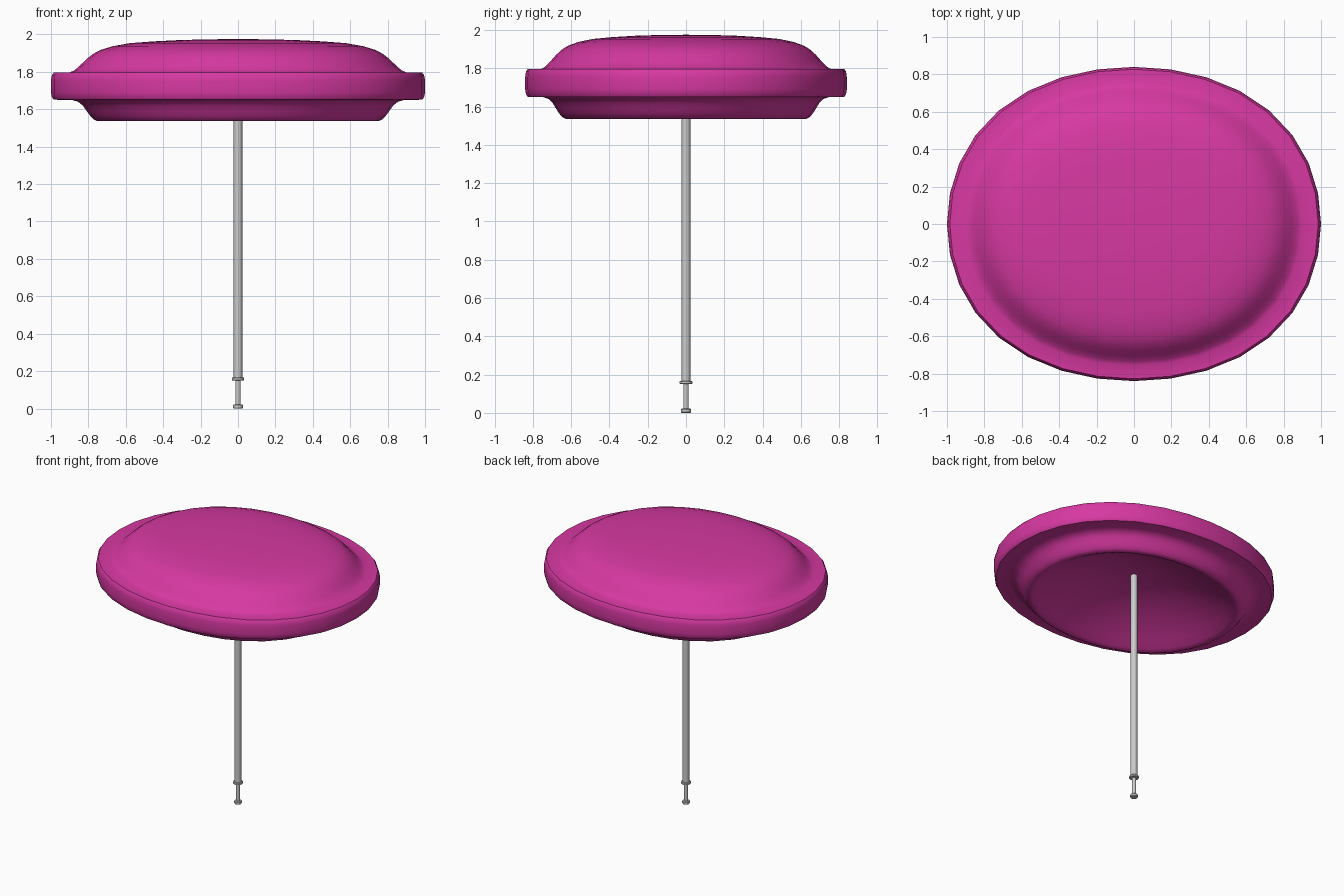
import bpy, bmesh, math

if "Cube" in bpy.data.objects:
    bpy.data.objects.remove(bpy.data.objects["Cube"])


def revolve(name, profile, sides, y_scale=1.0, square=0.0, angle=30):
    """Turn a list of (radius, z) points about z; radius 0 closes to a point."""
    bm = bmesh.new()
    rings = []
    for r, z in profile:
        if r == 0:
            rings.append([bm.verts.new((0, 0, z))])
            continue
        ring = []
        for i in range(sides):
            t = 2 * math.pi * i / sides
            k = r * (1 + square * math.sin(2 * t) ** 2)
            ring.append(bm.verts.new((k * math.cos(t), y_scale * k * math.sin(t), z)))
        rings.append(ring)
    for a, b in zip(rings, rings[1:]):
        for i in range(sides):
            j = (i + 1) % sides
            if len(a) == 1:
                bm.faces.new((a[0], b[j], b[i]))
            elif len(b) == 1:
                bm.faces.new((a[i], a[j], b[0]))
            else:
                bm.faces.new((a[i], a[j], b[j], b[i]))
    bmesh.ops.recalc_face_normals(bm, faces=bm.faces)
    mesh = bpy.data.meshes.new(name)
    bm.to_mesh(mesh)
    bm.free()
    ob = bpy.data.objects.new(name, mesh)
    bpy.context.collection.objects.link(ob)
    bpy.ops.object.select_all(action='DESELECT')
    ob.select_set(True)
    bpy.context.view_layer.objects.active = ob
    bpy.ops.object.shade_smooth_by_angle(angle=math.radians(angle))
    return ob


# Oval canopy: hollow underside, lower lip, rim band, domed top
hollow = [(0.71 * f, 1.545 + 0.2 * (1 - f * f)) for f in (0, 0.2, 0.4, 0.6, 0.8, 0.92, 1)]
outer = [
    (0.73, 1.537), (0.75, 1.536), (0.77, 1.545), (0.79, 1.565), (0.81, 1.592),
    (0.83, 1.62), (0.855, 1.64), (0.89, 1.65), (0.985, 1.651), (0.995, 1.665),
    (1.0, 1.69), (1.0, 1.755), (0.995, 1.783), (0.985, 1.796), (0.90, 1.797),
    (0.875, 1.808), (0.845, 1.834), (0.81, 1.868), (0.775, 1.896), (0.735, 1.917),
    (0.67, 1.937), (0.58, 1.953), (0.45, 1.963), (0.31, 1.97), (0.15, 1.974), (0, 1.975)]
canopy = revolve("canopy", hollow + outer, 32, 0.84, 0.022, 45)
pink = bpy.data.materials.new("pink")
pink.diffuse_color = (0.68, 0.04, 0.36, 1)
pink.use_nodes = True
pink.node_tree.nodes["Principled BSDF"].inputs["Base Color"].default_value = pink.diffuse_color
canopy.data.materials.append(pink)

# Pole running up into the hollow
revolve("pole", [(0, 0.16), (0.023, 0.16), (0.023, 1.75), (0, 1.75)], 16)

# Collar, thin pin and foot below the pole
revolve("collar", [(0, 0.15), (0.03, 0.15), (0.033, 0.153), (0.033, 0.163),
                   (0.03, 0.167), (0, 0.167)], 16)
revolve("pin", [(0, 0.015), (0.014, 0.015), (0.014, 0.155), (0, 0.155)], 16)
revolve("foot", [(0, 0), (0.023, 0), (0.026, 0.004), (0.026, 0.018),
                 (0.023, 0.022), (0, 0.022)], 16)
